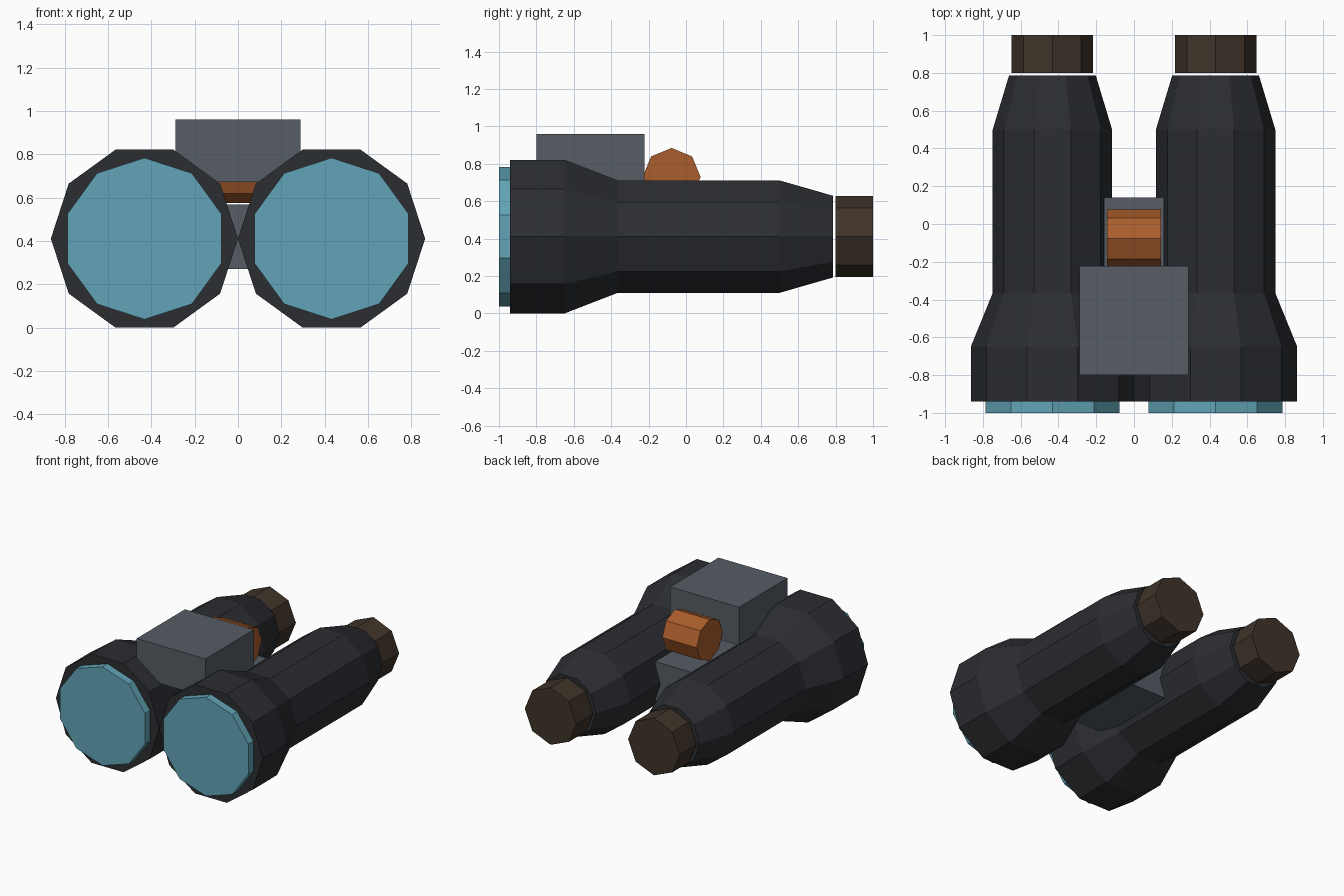
import bpy, bmesh
from math import cos, sin, pi

if "Cube" in bpy.data.objects:
    bpy.data.objects.remove(bpy.data.objects["Cube"])


def material(name, rgb):
    m = bpy.data.materials.new(name)
    m.diffuse_color = (*rgb, 1)
    m.use_nodes = True
    m.node_tree.nodes["Principled BSDF"].inputs["Base Color"].default_value = m.diffuse_color
    return m


BODY = material("dark_body", (0.024, 0.026, 0.031))
GREY = material("slate", (0.092, 0.109, 0.130))
GLASS = material("lens_blue", (0.12, 0.37, 0.47))
ORANGE = material("orange", (0.40, 0.11, 0.025))
RUBBER = material("brown_rubber", (0.050, 0.034, 0.022))


def finish(name, bm, mat):
    bmesh.ops.recalc_face_normals(bm, faces=bm.faces)
    mesh = bpy.data.meshes.new(name)
    bm.to_mesh(mesh)
    bm.free()
    mesh.materials.append(mat)
    ob = bpy.data.objects.new(name, mesh)
    bpy.context.collection.objects.link(ob)
    return ob


def lathe(name, profile, sides, centre, mat, axis="Y", start=0.0):
    """Closed faceted tube through (position, radius) stations along an axis."""
    bm = bmesh.new()
    rings = []
    for p, r in profile:
        ring = []
        for i in range(sides):
            a = start + 2 * pi * i / sides
            u, w = r * cos(a), r * sin(a)
            co = (u, p, w) if axis == "Y" else (p, u, w)
            ring.append(bm.verts.new([c + d for c, d in zip(co, centre)]))
        rings.append(ring)
    for a, b in zip(rings, rings[1:]):
        for i in range(sides):
            j = (i + 1) % sides
            bm.faces.new((a[i], a[j], b[j], b[i]))
    bm.faces.new(rings[0])
    bm.faces.new(rings[-1])
    return finish(name, bm, mat)


def box(name, lo, hi, mat):
    bm = bmesh.new()
    bmesh.ops.create_cube(bm, size=1)
    for v in bm.verts:
        v.co = [(l + h) / 2 + c * (h - l) for l, h, c in zip(lo, hi, v.co)]
    return finish(name, bm, mat)


# Paired barrels, each with a front lens and a detached rear eyecup
for side, x in (("left", -0.432), ("right", 0.432)):
    c = (x, 0, 0.411)
    lathe(side + "_barrel",
          [(-0.94, 0.432), (-0.65, 0.432), (-0.365, 0.316),
           (0.50, 0.316), (0.785, 0.23)], 10, c, BODY)
    lathe(side + "_lens", [(-1.0, 0.373), (-0.92, 0.373)], 10, c, GLASS,
          start=pi / 2)
    lathe(side + "_eyecup", [(0.80, 0.216), (1.0, 0.216)], 8, c, RUBBER)

# Bridge between the barrels and the housing on top
box("bridge", (-0.16, -0.50, 0.27), (0.16, 0.14, 0.568), GREY)
box("top_housing", (-0.288, -0.80, 0.672), (0.288, -0.222, 0.96), GREY)

# Focus wheel lying across the bridge
lathe("focus_wheel", [(-0.144, 0.155), (0.144, 0.155)], 8,
      (0, -0.077, 0.73), ORANGE, axis="X")
